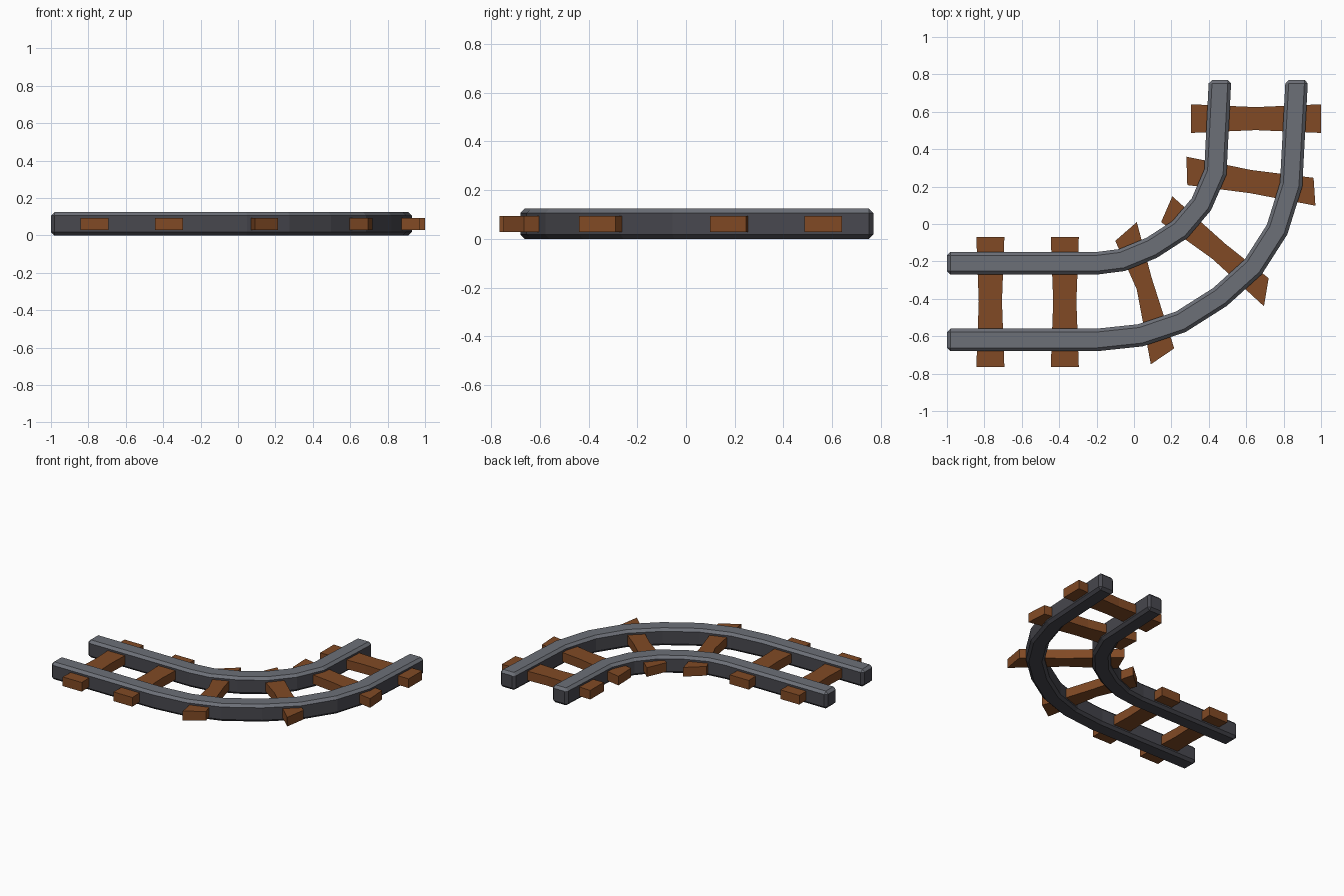
import bpy, bmesh, math
from mathutils import Vector

if "Cube" in bpy.data.objects:
    bpy.data.objects.remove(bpy.data.objects["Cube"])


def material(name, rgb):
    m = bpy.data.materials.new(name)
    m.diffuse_color = (*rgb, 1)
    m.use_nodes = True
    m.node_tree.nodes["Principled BSDF"].inputs["Base Color"].default_value = m.diffuse_color
    return m


steel_top = material("light grey steel", (0.15, 0.16, 0.185))
steel_side = material("dark grey steel", (0.065, 0.065, 0.078))
wood = material("brown wood", (0.22, 0.068, 0.018))


def finish(bm, name, mats):
    bmesh.ops.recalc_face_normals(bm, faces=bm.faces)
    me = bpy.data.meshes.new(name)
    bm.to_mesh(me)
    bm.free()
    for m in mats:
        me.materials.append(m)
    ob = bpy.data.objects.new(name, me)
    bpy.context.collection.objects.link(ob)
    return ob


def rail(name, path, width=0.12, height=0.124, chamfer=0.018):
    """Sweep a mitred rectangle along the path, then chamfer its sharp edges."""
    pts = [Vector(p) for p in path]
    bm = bmesh.new()
    rings = []
    for i, p in enumerate(pts):
        a = (p - pts[i - 1]).normalized() if i else None
        b = (pts[i + 1] - p).normalized() if i < len(pts) - 1 else None
        # Ends are cut square to the axes
        if a is None:
            n, h = Vector((0, 1)), width / 2
        elif b is None:
            n, h = Vector((-1, 0)), width / 2
        else:
            t = (a + b).normalized()
            n, h = Vector((-t.y, t.x)), width / 2 / max(t.dot(a), 0.5)
        rings.append([bm.verts.new((p.x + n.x * h * s, p.y + n.y * h * s, z))
                      for s, z in ((-1, 0), (1, 0), (1, height), (-1, height))])
    for r, q in zip(rings, rings[1:]):
        for k in range(4):
            j = (k + 1) % 4
            bm.faces.new((r[k], r[j], q[j], q[k]))
    bm.faces.new(rings[0])
    bm.faces.new(rings[-1])
    bmesh.ops.recalc_face_normals(bm, faces=bm.faces)
    sharp = [e for e in bm.edges if e.calc_face_angle() > math.radians(60)]
    bmesh.ops.bevel(bm, geom=sharp, offset=chamfer, segments=1,
                    profile=0.5, affect='EDGES')
    bmesh.ops.recalc_face_normals(bm, faces=bm.faces)
    # Upward faces are worn lighter steel
    for f in bm.faces:
        f.normal_update()
        f.material_index = 0 if f.normal.z > 0.3 else 1
    return finish(bm, name, (steel_top, steel_side))


def sleeper(name, outline, z0=0.028, z1=0.093):
    """Extrude a waisted plank outline."""
    bm = bmesh.new()
    lo = [bm.verts.new((x, y, z0)) for x, y in outline]
    hi = [bm.verts.new((x, y, z1)) for x, y in outline]
    n = len(outline)
    for i in range(n):
        j = (i + 1) % n
        bm.faces.new((lo[i], lo[j], hi[j], hi[i]))
    # Two quads on top and bottom, split at the waist
    for v in (lo, hi):
        bm.faces.new((v[0], v[1], v[2], v[5]))
        bm.faces.new((v[2], v[3], v[4], v[5]))
    return finish(bm, name, (wood,))


# Rails
rail("inner_rail", [(-1, -.21), (-.2, -.21), (-.065, -.193), (.095, -.127),
                    (.245, -.03), (.36, .105), (.435, .277), (.46, .77)])
rail("outer_rail", [(-1, -.62), (-.2, -.62), (.035, -.595), (.25, -.523),
                    (.46, -.39), (.637, -.23), (.765, -.03), (.84, .21),
                    (.87, .77)])

# Sleepers: end pair, waist point, end pair, waist point
for i, x in enumerate((-.768, -.37)):
    sleeper(f"straight_sleeper_{i + 1}",
            [(x - .075, -.07), (x + .075, -.07), (x + .062, -.415),
             (x + .075, -.765), (x - .075, -.765), (x - .062, -.415)])
sleeper("curve_sleeper_1", [(-.10, -.09), (.015, .01), (.095, -.29),
                            (.215, -.665), (.09, -.75), (.015, -.35)])
sleeper("curve_sleeper_2", [(.145, .01), (.205, .148), (.487, -.105),
                            (.72, -.29), (.695, -.44), (.42, -.187)])
sleeper("curve_sleeper_3", [(.285, .208), (.28, .36), (.63, .288),
                            (.96, .247), (.97, .098), (.62, .165)])
sleeper("end_sleeper", [(.305, .487), (.305, .64), (.65, .625),
                        (1, .64), (1, .487), (.65, .502)])
